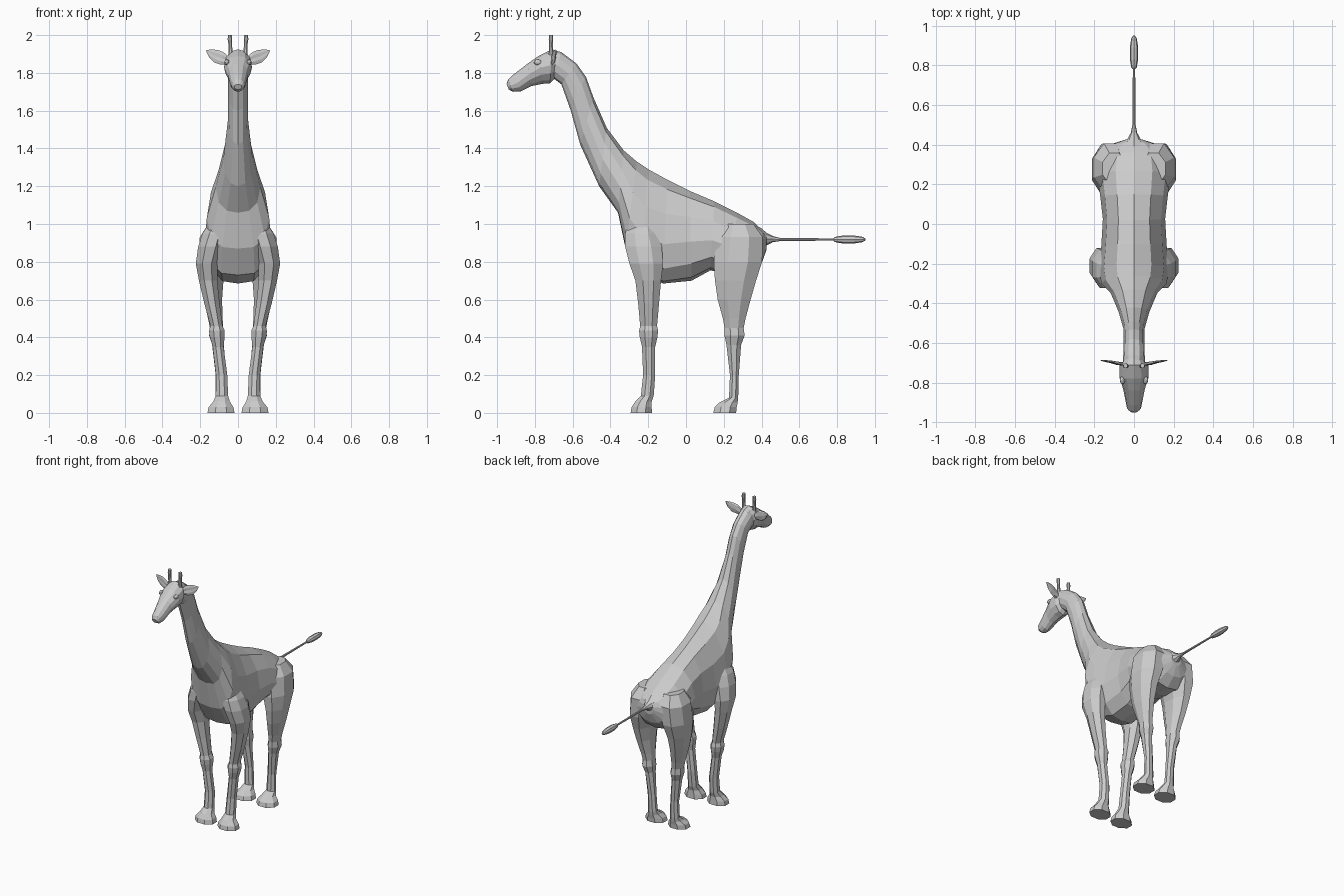
import bpy, bmesh, math
from mathutils import Vector


def loft(name, rings):
    """Skin a list of equally long closed point rings and cap both ends."""
    bm = bmesh.new()
    loops = [[bm.verts.new(p) for p in ring] for ring in rings]
    n = len(loops[0])
    for a, b in zip(loops, loops[1:]):
        for i in range(n):
            j = (i + 1) % n
            bm.faces.new((a[i], a[j], b[j], b[i]))
    bm.faces.new(loops[0])
    bm.faces.new(loops[-1])
    bmesh.ops.recalc_face_normals(bm, faces=bm.faces)
    mesh = bpy.data.meshes.new(name)
    bm.to_mesh(mesh)
    bm.free()
    ob = bpy.data.objects.new(name, mesh)
    bpy.context.collection.objects.link(ob)
    return ob


def mirror(ob):
    ob.modifiers.new("mirror", 'MIRROR')
    return ob


def profile_ring(ty, tz, by, bz, w, p, n=12):
    """Egg-shaped ring between a top and a bottom point of the side profile."""
    top, bottom = Vector((0, ty, tz)), Vector((0, by, bz))
    ring = []
    for i in range(n):
        a = math.tau * i / n
        t = ((1 - math.cos(a)) / 2) ** p
        q = bottom.lerp(top, t)
        ring.append((w * math.sin(a), q.y, q.z))
    return ring


def flat_ring(z, x, y, rx, ry, n=8):
    """Horizontal elliptical ring."""
    return [(x + rx * math.cos(math.tau * (i + .5) / n) * 1.05,
             y + ry * math.sin(math.tau * (i + .5) / n) * 1.05, z) for i in range(n)]


# Torso and neck: top y, top z, bottom y, bottom z, half width, egg shape
torso = [
    (.428, .94, .425, .86, .04, 1),
    (.405, .965, .40, .79, .115, 1),
    (.36, 1.01, .34, .73, .17, 1.1),
    (.27, 1.06, .24, .73, .185, 1.2),
    (.15, 1.12, .13, .755, .17, 1.2),
    (.02, 1.175, .03, .70, .157, 1.2),
    (-.10, 1.235, -.12, .685, .165, 1.4),
    (-.20, 1.29, -.24, .73, .175, 1.5),
    (-.26, 1.33, -.32, .87, .165, 1.5),
    (-.33, 1.39, -.36, 1.06, .118, 1.3),
    (-.42, 1.51, -.46, 1.20, .078, 1.1),
    (-.49, 1.67, -.56, 1.42, .054, 1),
    (-.53, 1.78, -.61, 1.60, .052, 1),
    (-.58, 1.85, -.66, 1.74, .052, 1),
    (-.66, 1.91, -.70, 1.77, .055, 1),
    (-.70, 1.92, -.73, 1.77, .055, 1),
]
loft("torso_and_neck", [profile_ring(*r) for r in torso])

# Head from poll to muzzle
head = [
    (-.665, 1.91, -.695, 1.77, .045, .9),
    (-.71, 1.925, -.72, 1.745, .072, .9),
    (-.78, 1.89, -.76, 1.742, .074, .8),
    (-.84, 1.848, -.82, 1.73, .055, .9),
    (-.915, 1.79, -.875, 1.702, .042, 1),
    (-.942, 1.765, -.915, 1.70, .035, 1),
    (-.95, 1.74, -.938, 1.712, .02, 1),
]
loft("head", [profile_ring(*r) for r in head])

# Legs: z, x, y, x radius, y radius
front = [
    (1.06, .09, -.235, .03, .05), (.95, .125, -.235, .065, .09),
    (.88, .145, -.225, .068, .10), (.79, .165, -.21, .06, .092),
    (.70, .158, -.20, .05, .07), (.58, .138, -.198, .042, .057),
    (.46, .114, -.198, .033, .046), (.435, .112, -.198, .043, .052),
    (.40, .11, -.198, .04, .048), (.35, .105, -.198, .03, .036),
    (.20, .087, -.195, .031, .033), (.09, .085, -.205, .034, .035),
    (.06, .087, -.225, .045, .045), (.03, .09, -.235, .068, .055), (0, .09, -.237, .074, .058),
]
hind = [
    (1.0, .10, .28, .06, .08), (.93, .115, .285, .09, .125),
    (.80, .13, .275, .085, .132), (.70, .138, .262, .063, .112),
    (.60, .133, .255, .05, .09), (.50, .12, .255, .04, .062),
    (.45, .114, .255, .036, .052), (.41, .112, .257, .042, .055),
    (.36, .106, .253, .032, .04), (.20, .09, .256, .029, .024),
    (.08, .087, .252, .033, .025), (.055, .087, .225, .043, .05),
    (.03, .09, .21, .066, .06), (0, .09, .205, .074, .062),
]
for name, rings in (("front_legs", front), ("hind_legs", hind)):
    mirror(loft(name, [flat_ring(*r) for r in rings]))

# Tail with tuft: y, z, radius
tail = [(.39, .91, .075), (.425, .92, .035), (.46, .92, .016), (.50, .918, .008),
        (.78, .918, .006), (.79, .918, .014), (.83, .918, .021),
        (.89, .918, .021), (.935, .918, .014), (.95, .918, .005)]
loft("tail", [[(r * math.cos(math.tau * i / 8), y, z + r * math.sin(math.tau * i / 8))
               for i in range(8)] for y, z, r in tail])

# Horns
mirror(loft("horns", [flat_ring(z, x, -.715, r, r) for z, x, r in
                      ((1.86, .036, .015), (1.92, .040, .011), (1.96, .042, .010),
                       (1.975, .043, .012), (2.0, .043, .011))]))

# Ears: thin leaf-shaped sections from base to tip (x, y, z, half height, half thickness)
ear = [(.05, -.71, 1.862, .018, .012), (.085, -.705, 1.877, .032, .012),
       (.115, -.697, 1.888, .033, .009), (.145, -.692, 1.902, .022, .006),
       (.168, -.688, 1.918, .003, .002)]
mirror(loft("ears", [[(x - .3 * h * s, y + t * c, z + h * s) for c, s in
                      ((1, 0), (.6, .8), (0, 1), (-.4, .5), (-.2, 0), (-.4, -.5), (0, -1), (.6, -.8))]
                     for x, y, z, h, t in ear]))

# Eyes
bm = bmesh.new()
bmesh.ops.create_icosphere(bm, subdivisions=2, radius=.02)
bmesh.ops.scale(bm, vec=(.7, 1.1, .8), verts=bm.verts)
bmesh.ops.translate(bm, vec=(.058, -.785, 1.856), verts=bm.verts)
mesh = bpy.data.meshes.new("eyes")
bm.to_mesh(mesh)
bm.free()
eyes = bpy.data.objects.new("eyes", mesh)
bpy.context.collection.objects.link(eyes)
mirror(eyes)
